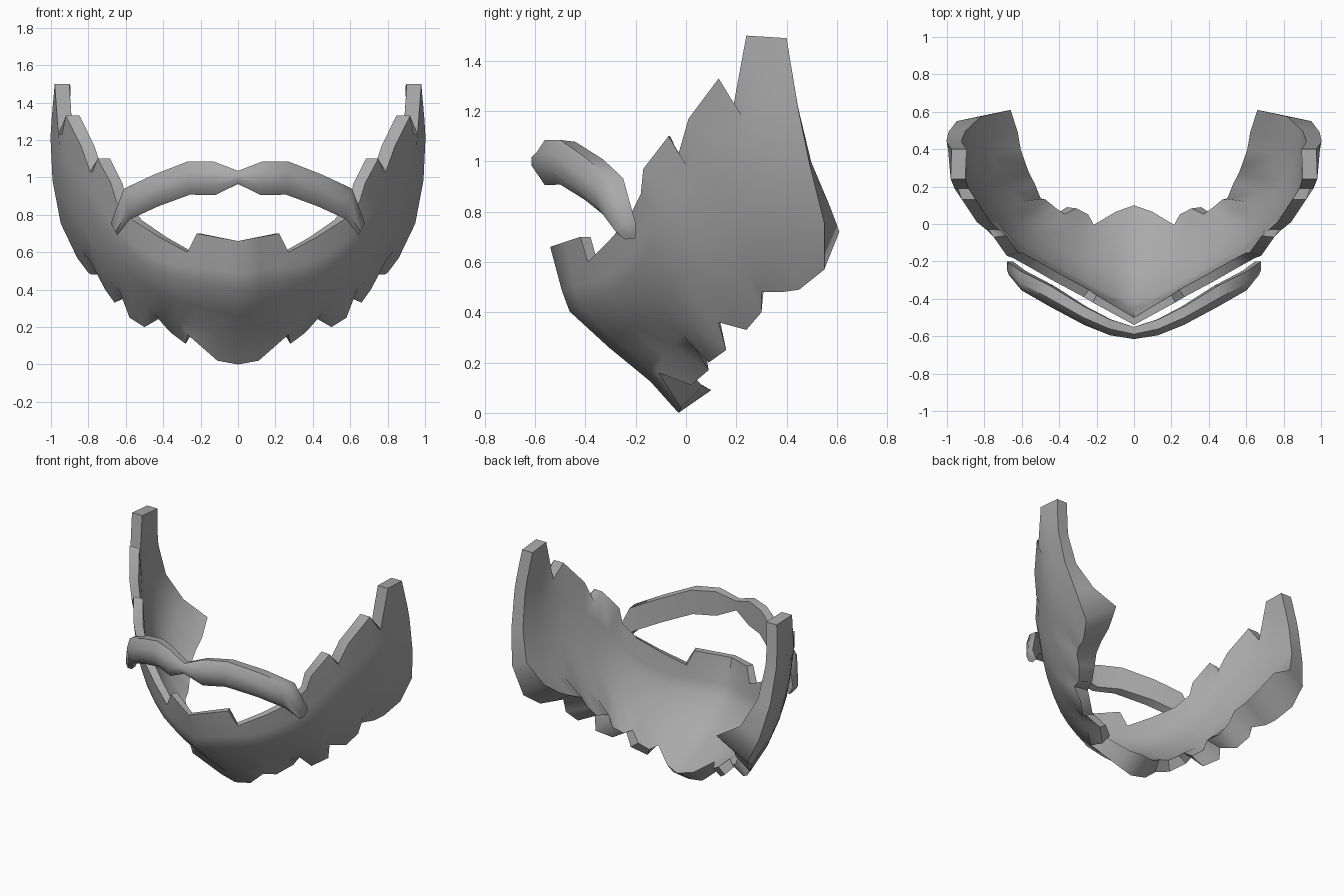
import bpy, bmesh, math
from mathutils import Vector

cube = bpy.data.objects.get("Cube")
if cube:
    bpy.data.objects.remove(cube, do_unlink=True)

grey = bpy.data.materials.new("hair grey")
grey.use_nodes = True
grey.diffuse_color = (0.4, 0.4, 0.4, 1)
grey.node_tree.nodes["Principled BSDF"].inputs["Base Color"].default_value = grey.diffuse_color


def loft(name, rings, angle):
    """Join closed cross-section rings from the centre outward, cap the end, mirror in x."""
    bm = bmesh.new()
    loops = [[bm.verts.new(p) for p in ring] for ring in rings]
    count = len(loops[0])
    for a, b in zip(loops, loops[1:]):
        for j in range(count):
            k = (j + 1) % count
            bm.faces.new((a[j], b[j], b[k], a[k]))
    # Cap: bridge the last ring's two halves so that curved sections close cleanly
    end = loops[-1]
    for j in range(count // 2 - 1):
        bm.faces.new((end[j], end[j + 1], end[count - 2 - j], end[count - 1 - j]))
    bmesh.ops.recalc_face_normals(bm, faces=bm.faces)
    mesh = bpy.data.meshes.new(name)
    bm.to_mesh(mesh)
    bm.free()
    mesh.materials.append(grey)
    obj = bpy.data.objects.new(name, mesh)
    bpy.context.collection.objects.link(obj)
    mirror = obj.modifiers.new("mirror", 'MIRROR')
    mirror.use_clip = True
    mirror.merge_threshold = 0.002
    bpy.ops.object.select_all(action='DESELECT')
    obj.select_set(True)
    bpy.context.view_layer.objects.active = obj
    bpy.ops.object.modifier_apply(modifier="mirror")
    bpy.ops.object.shade_smooth_by_angle(angle=math.radians(angle))


def soften(points, passes):
    """Average each point with its neighbours, keeping both ends."""
    for _ in range(passes):
        middle = [(a + b + c) / 3 for a, b, c in zip(points, points[1:], points[2:])]
        points = [points[0]] + middle + [points[-1]]
    return points


# Beard: jagged upper and lower rims, from the chin to the sideburn
upper = [(0, -.54, .66), (.11, -.48, .68), (.22, -.42, .70), (.27, -.39, .60),
         (.42, -.31, .68), (.56, -.23, .77), (.65, -.18, .87), (.68, -.17, .97),
         (.75, -.07, 1.10), (.79, -.03, 1.03), (.84, .01, 1.17), (.92, .13, 1.33),
         (.96, .19, 1.23), (.98, .24, 1.50), (.975, .40, 1.49)]
lower = [(0, -.03, 0), (.11, -.02, .02), (.27, -.11, .16), (.28, .02, .11),
         (.36, .09, .17), (.45, .03, .27), (.50, .09, .20), (.58, .16, .25),
         (.61, .13, .36), (.66, .24, .33), (.71, .30, .40), (.73, .30, .48),
         (.78, .38, .48), (.80, .45, .49), (.86, .55, .57)]
upper = [Vector(p) for p in upper]
lower = [Vector(p) for p in lower]
smooth_upper, smooth_lower = soften(upper, 2), soften(lower, 2)
# Rows down the beard: position, bulge at the chin, bulge at the cheek, backward bulge at the ear
rows = [(0, 0, 0, 0), (.2, .07, .045, 0), (.3, .096, .062, 0), (.55, .06, .08, .01),
        (.8, .012, .065, .03), (1, 0, 0, 0)]

rings = []
last = len(upper) - 1
for i in range(last + 1):
    s = i / last
    turn = min(1, s * 1.6) * math.pi / 2
    out = Vector((math.sin(turn), -.79 * math.cos(turn), -.61 * math.cos(turn)))
    thin = -out * (.05 + .03 * s)
    thin.z = 0
    thick = Vector((-.2 * s, .13 - .516 * s + .446 * s * s, .09 - .3 * s + .36 * s * s))
    outer, inner = [], []
    for t, chin, cheek, ear in rows:
        if t == 0:
            p = q = upper[i]
        elif t == 1:
            # The teeth are shallower on the inside
            p, q = lower[i], lower[i].lerp(smooth_lower[i], .5)
        else:
            p = smooth_upper[i].lerp(smooth_lower[i], t)
            p += out * (chin + (cheek - chin) * min(1, s * 1.5))
            p.y += ear * s ** 4
            q = p
        outer.append(p)
        inner.append(q + thin.lerp(thick, t ** 4))
    rings.append(outer + inner[::-1])
loft("beard", rings, 55)

# Moustache: x, front y, back y, bottom z, top z
sections = [(0, -.615, -.55, .965, 1.035), (.13, -.595, -.51, .905, 1.085),
            (.27, -.54, -.44, .908, 1.085), (.45, -.445, -.33, .845, 1.015),
            (.61, -.355, -.25, .775, .94), (.68, -.27, -.20, .69, .755)]
rings = []
for x, front, back, bottom, top in sections:
    def point(depth, height):
        return (x * (.95 + .05 * height), front + (back - front) * depth,
                bottom + (top - bottom) * height)
    rings.append([point(.4, 1), point(0, .72), point(0, .28), point(.4, 0),
                  point(1, .04), point(1, .96)])
loft("moustache", rings, 50)
